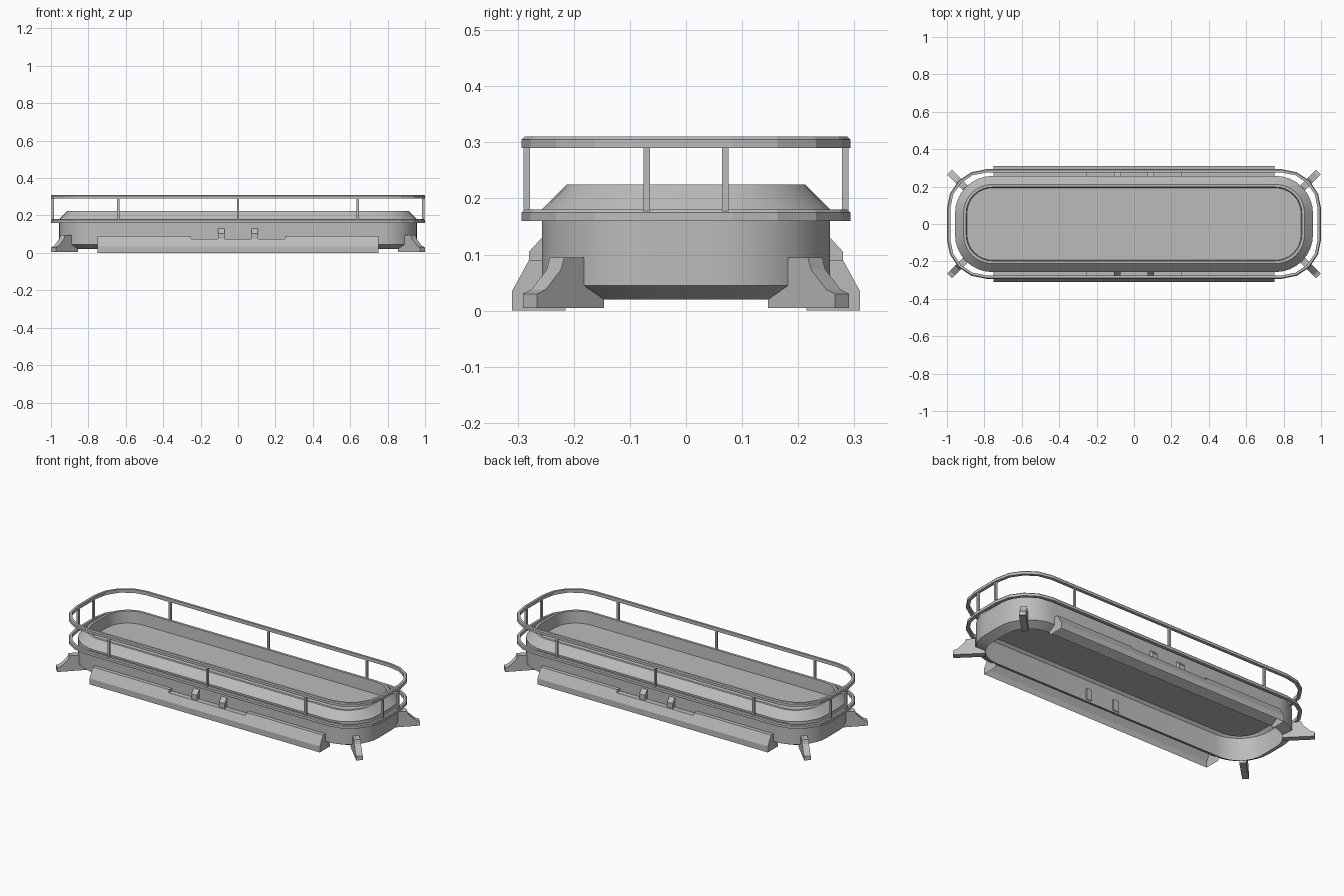
import bpy, bmesh, math
from mathutils import Vector

cube = bpy.data.objects.get("Cube")
if cube:
    bpy.data.objects.remove(cube, do_unlink=True)

# Single grey paint
GREY = (0.5, 0.5, 0.5, 1)
paint = bpy.data.materials.new("grey_metal")
paint.use_nodes = True
paint.diffuse_color = GREY
paint.node_tree.nodes["Principled BSDF"].inputs["Base Color"].default_value = GREY


def finish(name, bm, smooth=False):
    bmesh.ops.recalc_face_normals(bm, faces=bm.faces)
    mesh = bpy.data.meshes.new(name)
    bm.to_mesh(mesh)
    bm.free()
    mesh.materials.append(paint)
    obj = bpy.data.objects.new(name, mesh)
    bpy.context.collection.objects.link(obj)
    if smooth:
        bpy.ops.object.select_all(action="DESELECT")
        obj.select_set(True)
        bpy.context.view_layer.objects.active = obj
        bpy.ops.object.shade_smooth_by_angle(angle=math.radians(25))
    return obj


def loft(name, rows, closed=True, wrap=False, cap_start=False, cap_end=False, smooth=False):
    """Skin a list of equal-length point rows."""
    bm = bmesh.new()
    rings = [[bm.verts.new(p) for p in row] for row in rows]
    pairs = list(zip(rings, rings[1:]))
    if wrap:
        pairs.append((rings[-1], rings[0]))
    for a, b in pairs:
        n = len(a)
        for i in range(n if closed else n - 1):
            j = (i + 1) % n
            bm.faces.new((a[i], a[j], b[j], b[i]))
    if cap_start:
        bm.faces.new(rings[0])
    if cap_end:
        bm.faces.new(rings[-1])
    bmesh.ops.remove_doubles(bm, verts=bm.verts, dist=0.0001)
    bmesh.ops.dissolve_degenerate(bm, edges=bm.edges, dist=0.0001)
    return finish(name, bm, smooth)


def rounded_loop(hx, hy, radius, inset, z, steps):
    """Rounded rectangle, moved inward by inset."""
    r = radius - inset
    points = []
    for q, (sx, sy) in enumerate([(1, 1), (-1, 1), (-1, -1), (1, -1)]):
        for k in range(steps + 1):
            a = math.pi / 2 * (q + k / steps)
            points.append(Vector((sx * (hx - radius) + r * math.cos(a),
                                  sy * (hy - radius) + r * math.sin(a), z)))
    return points


def prism(name, profile, origin, out, width):
    """Extrude a (distance, height) profile sideways by width."""
    out = Vector(out).normalized()
    side = Vector((-out.y, out.x, 0)) * width / 2
    rows = [[Vector(origin) + out * d + Vector((0, 0, z)) + side * s for d, z in profile]
            for s in (-1, 1)]
    return loft(name, rows, cap_start=True, cap_end=True)


# Hull: tapered underside, upright wall, sloped shoulder, rim and sunken floor
hull_steps = [(0.05, 0.02), (0, 0.045), (0, 0.18), (0.045, 0.225), (0.06, 0.225), (0.064, 0.155)]
loft("hull", [rounded_loop(0.957, 0.257, 0.2, i, z, 8) for i, z in hull_steps],
     cap_end=True, smooth=True)

# Two guard rails around the hull
rail_profile = [(0, 0), (0, 0.015), (0.005, 0.02), (0.018, 0.02), (0.018, 0)]
for name, base in (("lower_rail", 0.16), ("upper_rail", 0.29)):
    loft(name, [rounded_loop(1, 0.293, 0.21, i, base + z, 4) for i, z in rail_profile], wrap=True)

# Upright posts between the rails
POST = 0.006
spots = [(x, s * 0.284) for x in (-0.64, 0, 0.64) for s in (-1, 1)]
spots += [(s * 0.991, y) for s in (-1, 1) for y in (-0.07, 0.07)]
for x, y in spots:
    prism("rail_post", [(-POST, 0.175), (POST, 0.175), (POST, 0.295), (-POST, 0.295)],
          (x, y, 0), (1, 0, 0), POST * 2)

# Diagonal corner feet, measured inward from the toe
foot = [(0, 0.005), (0, 0.03), (-0.022, 0.038), (-0.04, 0.055), (-0.06, 0.073),
        (-0.068, 0.095), (-0.118, 0.095), (-0.118, 0.045), (-0.168, 0.02), (-0.168, 0.005)]
for sx in (-1, 1):
    for sy in (-1, 1):
        prism("corner_foot", foot, (sx * 0.986, sy * 0.278, 0), (sx, sy, 0), 0.036)

# Side skirts with a lowered middle, open below, and a pair of brackets each
high = [(0.31, 0), (0.31, 0.035), (0.28, 0.09), (0.257, 0.09)]
low = [(0.31, 0), (0.31, 0.035), (0.288, 0.075), (0.257, 0.075)]
end_plate = high + [(0.257, 0.045), (0.215, 0.022), (0.215, 0)]
bracket = [(0.25, 0.065), (0.28, 0.075), (0.28, 0.105), (0.257, 0.13), (0.25, 0.13)]
stations = [(-0.75, high), (-0.25, high), (-0.25, low), (0.25, low), (0.25, high), (0.75, high)]
for s, label in ((-1, "front"), (1, "back")):
    loft(label + "_skirt", [[(x, s * y, z) for y, z in row] for x, row in stations], closed=False)
    for x in (-0.75, 0.75):
        loft(label + "_skirt_end", [[(x, s * y, z) for y, z in end_plate]], cap_start=True)
    for x in (-0.09, 0.09):
        prism(label + "_bracket", bracket, (x, 0, 0), (0, s, 0), 0.036)
